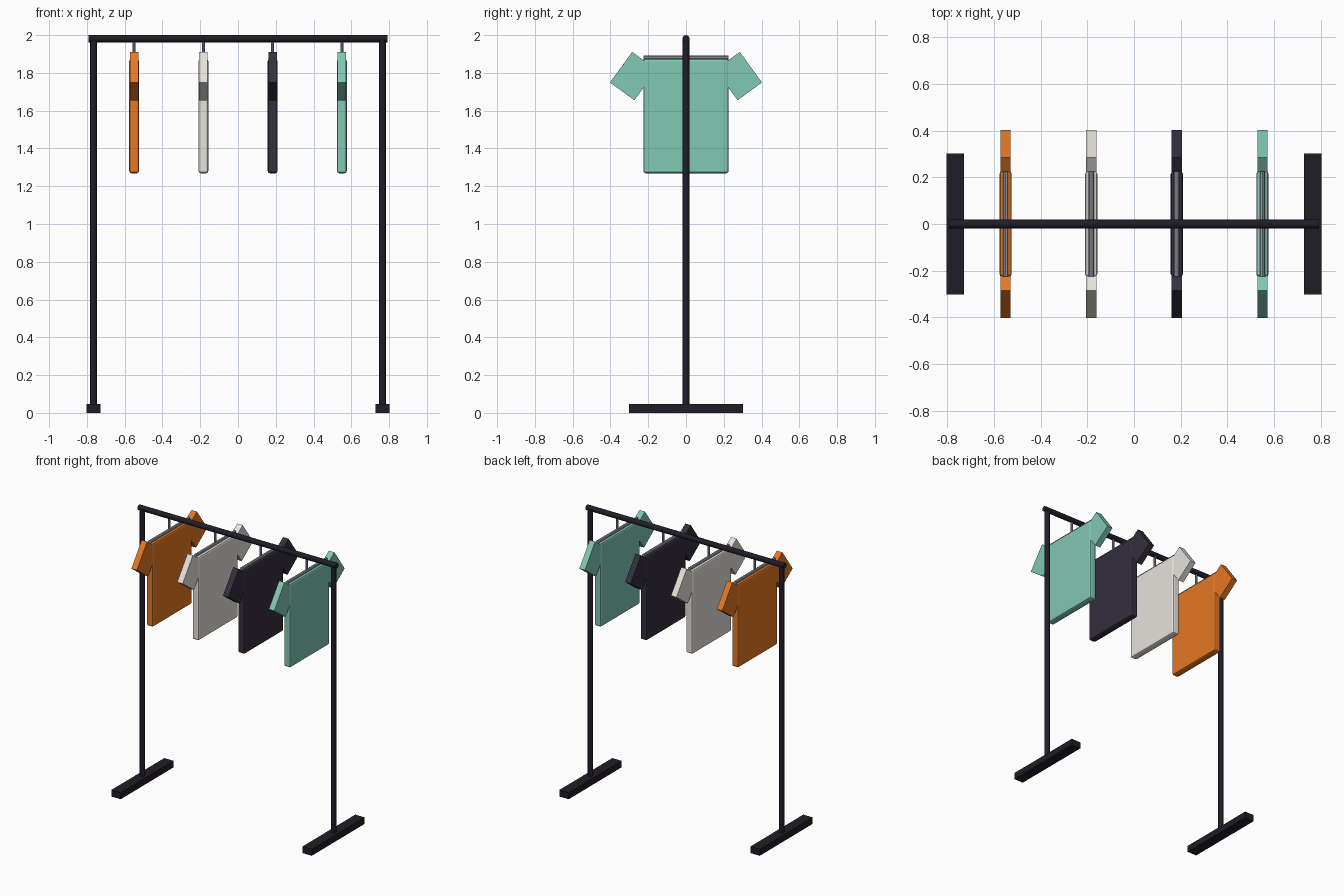
import bpy
from math import radians, pi

if "Cube" in bpy.data.objects:
    bpy.data.objects.remove(bpy.data.objects["Cube"])


def material(name, rgb):
    m = bpy.data.materials.new(name)
    m.diffuse_color = (*rgb, 1)
    m.use_nodes = True
    m.node_tree.nodes["Principled BSDF"].inputs["Base Color"].default_value = m.diffuse_color
    return m


def box(name, loc, size, mat, rot=(0, 0, 0), bevel=0):
    bpy.ops.mesh.primitive_cube_add(size=1, location=loc, rotation=rot)
    ob = bpy.context.object
    ob.name = name
    ob.scale = size
    bpy.ops.object.transform_apply(location=False, rotation=False, scale=True)
    ob.data.materials.append(mat)
    if bevel:
        b = ob.modifiers.new("soft_edges", 'BEVEL')
        b.width = bevel
        b.segments = 2
    return ob


def rod(name, loc, radius, length, mat, rot=(0, 0, 0), sides=12):
    bpy.ops.mesh.primitive_cylinder_add(vertices=sides, radius=radius, depth=length,
                                        location=loc, rotation=rot)
    ob = bpy.context.object
    ob.name = name
    ob.data.materials.append(mat)
    bpy.ops.object.shade_smooth_by_angle(angle=radians(35))
    return ob


frame = material("dark_metal", (0.015, 0.012, 0.021))
steel = material("steel", (0.32, 0.34, 0.39))
cloth = [
    ("orange", (0.79, 0.19, 0.017)),
    ("white", (0.79, 0.77, 0.71)),
    ("charcoal", (0.034, 0.029, 0.047)),
    ("mint", (0.22, 0.58, 0.45)),
]

# Rack: top rail, two posts, two feet
rod("top_rail", (0, 0, 1.981), 0.019, 1.585, frame, (0, pi / 2, 0))
for side, s in (("left", -1), ("right", 1)):
    rod(f"{side}_post", (s * 0.765, 0, 1.0), 0.018, 1.96, frame)
    box(f"{side}_foot", (s * 0.765, 0, 0.0235), (0.075, 0.605, 0.047), frame)

# Shirts on hangers
for i, (name, rgb) in enumerate(cloth):
    x = -0.55 + i * 1.1 / 3
    mat = material(f"{name}_cloth", rgb)
    rod(f"{name}_hanger_hook", (x, 0, 1.93), 0.008, 0.1, steel, sides=8)
    rod(f"{name}_hanger_bar", (x, 0, 1.88), 0.011, 0.45, steel, (pi / 2, 0, 0), sides=8)
    box(f"{name}_shirt_body", (x, 0, 1.571), (0.052, 0.452, 0.605), mat, bevel=0.012)
    for side, s in (("front", -1), ("back", 1)):
        box(f"{name}_{side}_sleeve", (x, s * 0.279, 1.783), (0.044, 0.16, 0.20), mat,
            rot=(s * radians(36), 0, 0))
